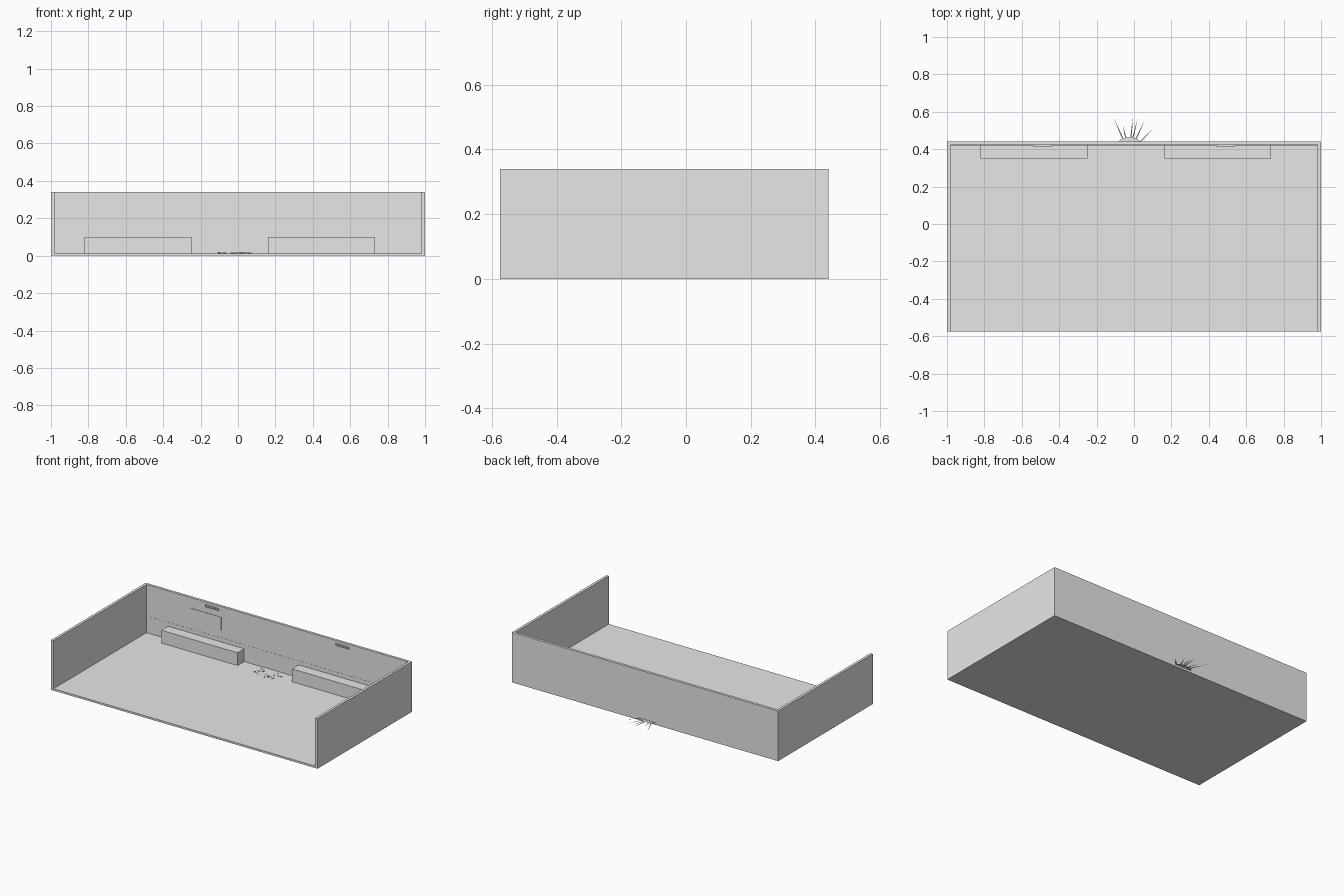
import bpy, bmesh, math, random
from mathutils import Vector

cube = bpy.data.objects.get("Cube")
if cube:
    bpy.data.objects.remove(cube, do_unlink=True)

grey = bpy.data.materials.new("plain_grey")
grey.use_nodes = True
grey.diffuse_color = (0.8, 0.8, 0.8, 1)
grey.node_tree.nodes["Principled BSDF"].inputs["Base Color"].default_value = (0.8, 0.8, 0.8, 1)


def finish(name, bm):
    mesh = bpy.data.meshes.new(name)
    bmesh.ops.recalc_face_normals(bm, faces=bm.faces)
    bm.to_mesh(mesh)
    bm.free()
    mesh.materials.append(grey)
    obj = bpy.data.objects.new(name, mesh)
    bpy.context.collection.objects.link(obj)
    return obj


def box(name, low, high):
    bm = bmesh.new()
    bmesh.ops.create_cube(bm, size=1)
    for v in bm.verts:
        v.co = [a if c < 0 else b for c, a, b in zip(v.co, low, high)]
    return finish(name, bm)


# Room shell: floor, back wall and two side walls, open at the front
FRONT, BACK, INNER = -0.575, 0.44, 0.422
HEIGHT, FLOOR, SIDE = 0.34, 0.013, 0.982
box("floor", (-SIDE, FRONT, 0), (SIDE, INNER, FLOOR))
box("back_wall", (-SIDE, INNER, 0), (SIDE, BACK, HEIGHT))
box("right_wall", (-1, FRONT, 0), (-SIDE, BACK, HEIGHT))
box("left_wall", (SIDE, FRONT, 0), (1, BACK, HEIGHT))

# Thin lower panel along the back wall
box("wall_panel", (-SIDE, INNER - 0.001, FLOOR), (SIDE, INNER, 0.127))

# Long bench blocks against the back wall
for name, x in (("right_bench", -0.82), ("left_bench", 0.16)):
    box(name, (x, 0.35, FLOOR), (x + 0.572, INNER, 0.1))

# Small slatted vents high on the back wall
for name, x in (("right_vent", -0.49), ("left_vent", 0.49)):
    for i in range(2):
        z = 0.308 + i * 0.009
        box(f"{name}_slat_{i + 1}", (x - 0.05, INNER - 0.007, z), (x + 0.05, INNER, z + 0.005))

# Thin notice board
box("notice_board", (-0.66, INNER - 0.003, 0.18), (-0.42, INNER, 0.268))


def add_disc(bm, x, y, z, radius, sides):
    verts = [bm.verts.new((x + radius * math.cos(a), y + radius * math.sin(a), z))
             for a in (math.tau * i / sides for i in range(sides))]
    bm.faces.new(verts)


# Flat floor splat with thin streaks
CENTRE = Vector((-0.025, 0.378))
LEVEL = FLOOR + 0.001
bm = bmesh.new()
add_disc(bm, CENTRE.x, CENTRE.y, LEVEL, 0.086, 32)
tips = [(-0.11, 0.57), (-0.06, 0.53), (-0.005, 0.575), (0.018, 0.56),
        (0.055, 0.55), (0.1, 0.51), (-0.07, 0.195)]
for tip in tips:
    tip = Vector(tip)
    along = (tip - CENTRE).normalized()
    across = Vector((-along.y, along.x)) * 0.004
    root = CENTRE + along * 0.08
    bm.faces.new([bm.verts.new((p.x, p.y, LEVEL)) for p in (root - across, tip, root + across)])
finish("floor_splat", bm)

# Scattered small drops on the floor
random.seed(4)
bm = bmesh.new()
for i in range(28):
    angle = random.uniform(math.pi * 0.85, math.tau * 1.04)
    reach = random.uniform(0.04, 0.1)
    add_disc(bm, CENTRE.x + reach * math.cos(angle), CENTRE.y + reach * 0.8 * math.sin(angle),
             LEVEL + 0.002, random.uniform(0.003, 0.007), 7)
drops = finish("floor_drops", bm)
thick = drops.modifiers.new("thickness", "SOLIDIFY")
thick.thickness = 0.003
